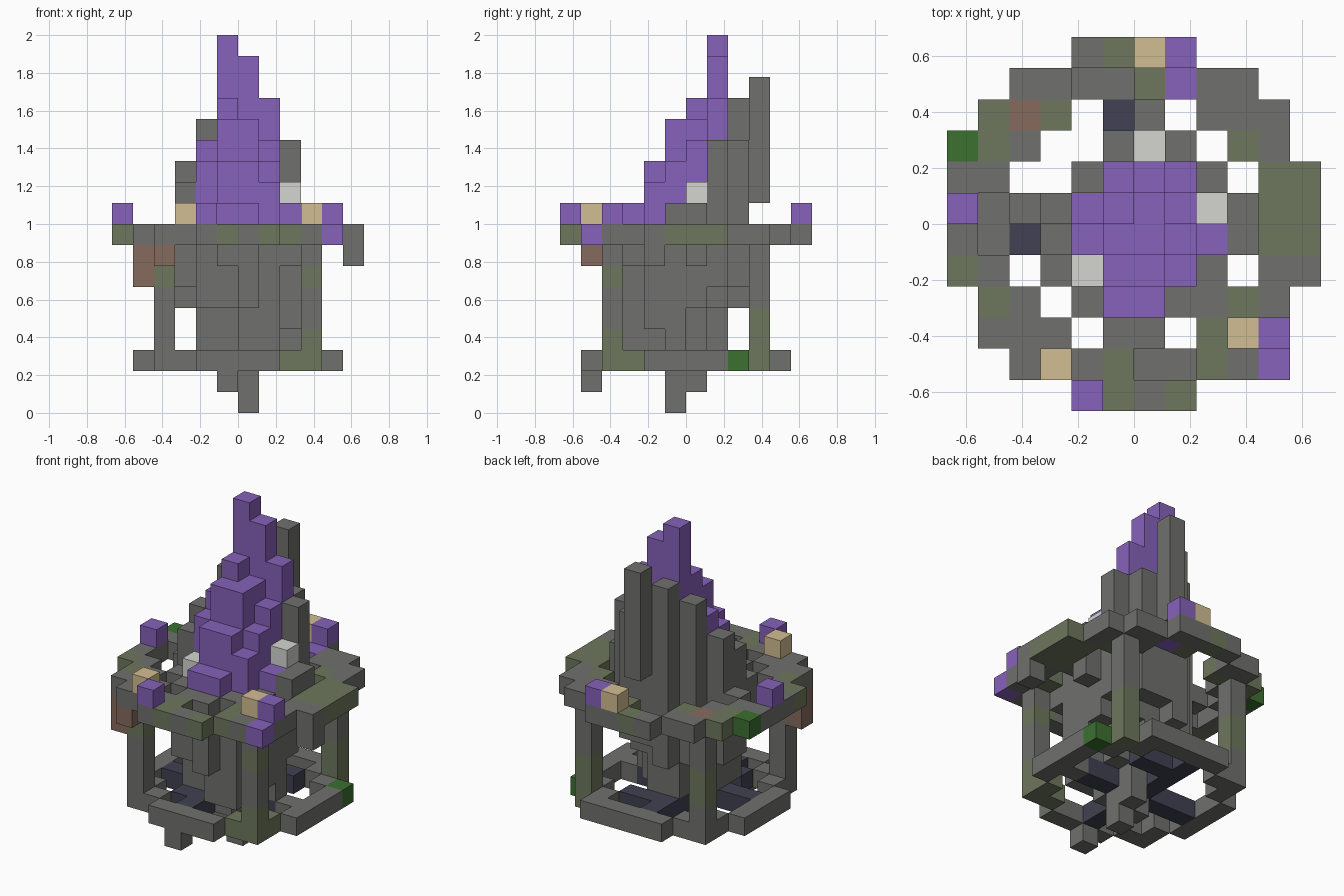
import bpy
import bmesh
from mathutils import Vector

if "Cube" in bpy.data.objects:
    bpy.data.objects.remove(bpy.data.objects["Cube"], do_unlink=True)

CELL = 1 / 9          # edge of one block
HALF = 6              # grid is twelve blocks wide, centred


def material(name, *rgb):
    mat = bpy.data.materials.new(name)
    mat.use_nodes = True
    colour = (*rgb, 1)
    mat.diffuse_color = colour
    mat.node_tree.nodes["Principled BSDF"].inputs["Base Color"].default_value = colour
    return mat


MATS = {
    "g": material("stone_grey", .16, .16, .155),
    "p": material("crystal_purple", .24, .122, .49),
    "m": material("moss", .155, .186, .11),
    "t": material("sand", .65, .51, .29),
    "b": material("clay_brown", .24, .148, .113),
    "n": material("leaf_green", .045, .162, .03),
    "d": material("dark_slate", .053, .053, .085),
    "l": material("pale_stone", .66, .66, .64),
}
KEYS = list(MATS)
SIDES = [Vector(v) for v in ((1, 0, 0), (-1, 0, 0), (0, 1, 0),
                             (0, -1, 0), (0, 0, 1), (0, 0, -1))]


def build(name, blocks):
    """Make one object from blocks, skipping faces between neighbours."""
    bm = bmesh.new()
    for pos, key in blocks.items():
        centre = Vector(pos) + Vector((.5 - HALF, .5 - HALF, .5))
        for n in SIDES:
            if tuple(int(a + b) for a, b in zip(pos, n)) in blocks:
                continue
            u = Vector((n.y, n.z, n.x))
            v = n.cross(u)
            ring = (u + v, v - u, -u - v, u - v)
            verts = [bm.verts.new((centre + (n + c) / 2) * CELL) for c in ring]
            bm.faces.new(verts).material_index = KEYS.index(key)
    bmesh.ops.remove_doubles(bm, verts=bm.verts, dist=CELL / 100)
    mesh = bpy.data.meshes.new(name)
    bm.to_mesh(mesh)
    bm.free()
    for mat in MATS.values():
        mesh.materials.append(mat)
    obj = bpy.data.objects.new(name, mesh)
    bpy.context.collection.objects.link(obj)


def layer(rows, z):
    """Read a plan, back row first, as one flat layer of blocks."""
    return {(x, len(rows) - 1 - i, z): c
            for i, row in enumerate(rows) for x, c in enumerate(row) if c != "."}


# Upper ring walkway
ring = layer([
    "....gmgg....",
    "..gg..mpgg..",
    ".mbm....ggg.",
    "nmg......mg.",
    "gg........mm",
    "g.g.......mm",
    "g.........mm",
    "mg........gg",
    ".mg......mg.",
    ".ggg....mgg.",
    "..gggm..mgp.",
    "....gmgm....",
], 8)
ring[11, 4, 7] = "g"
build("upper_ring", ring)

# Lower frame with dark cross bars
frame = layer([
    "............",
    "....ggggg...",
    "..gg.d..gm..",
    "..g..ddd.gn.",
    ".g...d....g.",
    ".g...d....g.",
    ".gdddddddgg.",
    ".g...d....g.",
    "..g.dd...m..",
    "..gg.d..mm..",
    "....gggg....",
    "............",
], 2)
frame[5, 1, 1] = "g"
build("lower_frame", frame)

# Four corner posts, listed bottom to top
for name, x, y, colours in (("front_right_post", 2, 2, "gggmg"),
                            ("front_left_post", 9, 2, "mggmg"),
                            ("back_right_post", 2, 9, "gmmgg"),
                            ("back_left_post", 9, 9, "mmggg")):
    build(name, {(x, y, 3 + i): c for i, c in enumerate(colours)})

# Central spire: column tops and bottoms as letters (a = ground);
# a capital marks a column that is crystal above the ring
TOPS = ["..pln..", ".oSRPn.", "mNPONlk", "lMOOMKk", "jkMMLj.", ".jKKjj.", "..jj..."]
BOTTOMS = ["..fgg..", ".fddfg.", "fdcbdfh", "fdbaddi", "gdccde.", ".ffddh.", "..hf..."]
PALE_CAPS = {(4, 4), (6, 8), (8, 6)}
rock, crystal = {}, {}
for i, (tops, bottoms) in enumerate(zip(TOPS, BOTTOMS)):
    for j, (t, b) in enumerate(zip(tops, bottoms)):
        if t == ".":
            continue
        x, y = j + 3, 8 - i
        top = ord(t.lower()) - ord("a")
        for z in range(ord(b) - ord("a"), top):
            if t.isupper() and z > 8:
                crystal[x, y, z] = "p"
            else:
                pale = (x, y) in PALE_CAPS and z == top - 1
                rock[x, y, z] = "l" if pale else "g"
for z in range(10, 16):
    rock[6, 9, z] = "g"
build("rock_core", rock)
build("crystal_spire", crystal)

# Loose blocks sitting on the ring
build("crystal_blocks", {(x, y, 9): "p" for x, y in ((0, 6), (7, 11), (4, 0), (10, 2))})
build("sand_blocks", {(x, y, 9): "t" for x, y in ((3, 1), (9, 2), (6, 11))})

# Clay clump hanging under the ring corner
build("clay_clump", {p: "b" for p in ((1, 2, 6), (1, 2, 7), (2, 1, 7))})
